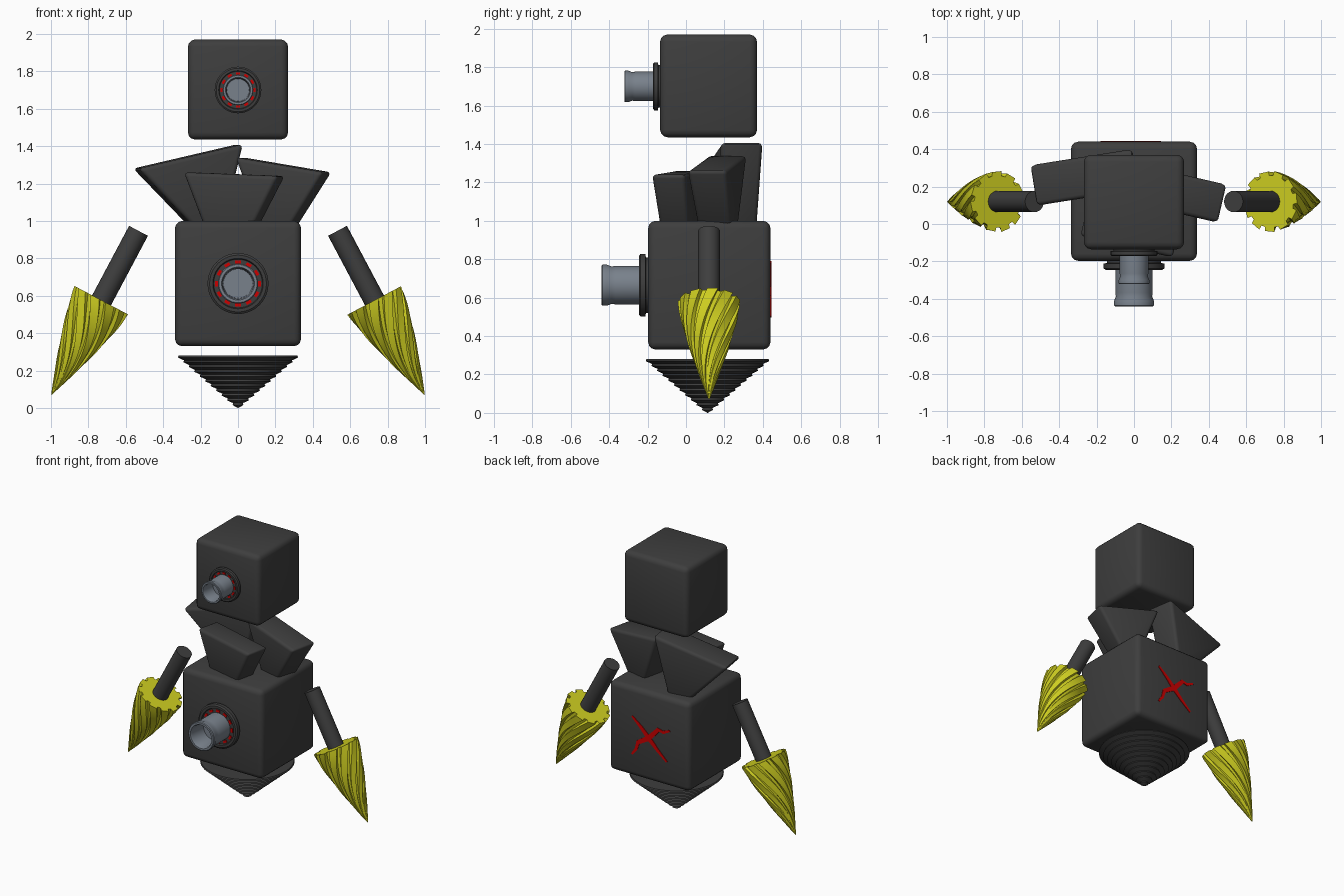
import bpy, bmesh, math
from mathutils import Matrix, Vector

if "Cube" in bpy.data.objects:
    bpy.data.objects.remove(bpy.data.objects["Cube"])


def mat(name, rgb):
    m = bpy.data.materials.new(name)
    m.diffuse_color = (*rgb, 1)
    m.use_nodes = True
    m.node_tree.nodes["Principled BSDF"].inputs["Base Color"].default_value = m.diffuse_color
    return m


DARK = mat("dark_grey", (0.048, 0.048, 0.048))
STEEL = mat("steel_grey", (0.19, 0.22, 0.26))
YELLOW = mat("yellow", (0.62, 0.62, 0.015))
RED = mat("red", (0.6, 0.0, 0.0))


def finish(name, bm, material, angle=35, xf=None):
    bmesh.ops.remove_doubles(bm, verts=bm.verts, dist=1e-5)
    if xf:
        bm.transform(xf)
    bmesh.ops.recalc_face_normals(bm, faces=bm.faces)
    me = bpy.data.meshes.new(name)
    bm.to_mesh(me)
    bm.free()
    me.materials.append(material)
    if angle:
        me.shade_smooth()
        me.set_sharp_from_angle(angle=math.radians(angle))
    ob = bpy.data.objects.new(name, me)
    bpy.context.collection.objects.link(ob)
    return ob


def hexa(name, bottom, top, bevel, xf=None):
    """Bevelled six-sided block from two quads."""
    bm = bmesh.new()
    v = [bm.verts.new(p) for p in bottom + top]
    bm.faces.new(v[3::-1])
    bm.faces.new(v[4:])
    for i in range(4):
        j = (i + 1) % 4
        bm.faces.new((v[i], v[j], v[4 + j], v[4 + i]))
    bmesh.ops.bevel(bm, geom=bm.edges[:], offset=bevel, segments=3, profile=0.5, affect='EDGES')
    return finish(name, bm, DARK, 40, xf)


def box(name, lo, hi, bevel):
    q = [(lo[0], lo[1]), (hi[0], lo[1]), (hi[0], hi[1]), (lo[0], hi[1])]
    return hexa(name, [(*p, lo[2]) for p in q], [(*p, hi[2]) for p in q], bevel)


def loft(bm, rings):
    vs = [[bm.verts.new(p) for p in r] for r in rings]
    for a, b in zip(vs, vs[1:]):
        for i in range(len(a)):
            j = (i + 1) % len(a)
            bm.faces.new((a[i], a[j], b[j], b[i]))
    return vs


def lathe(name, prof, material, xf, n=40):
    bm = bmesh.new()
    loft(bm, [[(max(r, 1e-4) * math.cos(k * math.tau / n), max(r, 1e-4) * math.sin(k * math.tau / n), z)
               for k in range(n)] for r, z in prof])
    bmesh.ops.holes_fill(bm, edges=[e for e in bm.edges if e.is_boundary], sides=0)
    return finish(name, bm, material, 35, xf)


# head and body cubes
box("head", (-0.268, -0.135, 1.435), (0.268, 0.37, 1.97), 0.038)
box("body", (-0.337, -0.197, 0.33), (0.337, 0.44, 1.0), 0.038)


# neck slabs: flared blocks turned about z
def slab(name, centre, turn, depth, profile):
    (bl, br, tl, tr) = profile

    def quad(a, b, d):
        return [(a[0], -d, a[1]), (b[0], -d, b[1]), (b[0], d, b[1]), (a[0], d, a[1])]
    xf = Matrix.Translation((*centre, 0)) @ Matrix.Rotation(math.radians(turn), 4, 'Z')
    hexa(name, quad(bl, br, depth * 0.43), quad(tl, tr, depth * 0.5), 0.022, xf)


slab("neck_slab_front", (-0.02, -0.035), -13, 0.18,
     ((-0.15, 0.97), (0.12, 0.97), (-0.26, 1.26), (0.26, 1.24)))
slab("neck_slab_right", (0.25, 0.16), -13, 0.21,
     ((-0.11, 0.97), (0.05, 0.97), (-0.25, 1.34), (0.235, 1.26)))
slab("neck_slab_left", (-0.26, 0.25), 9, 0.22,
     ((0.01, 0.97), (0.17, 0.97), (-0.29, 1.28), (0.275, 1.41)))


# guns: stepped collar, hollow barrel, ring of red lights
def gun(part, y, z, s):
    xf = Matrix.Translation((0, y, z)) @ Matrix.Rotation(math.pi / 2, 4, 'X') @ Matrix.Scale(s, 4)
    lathe(part + "_gun_collar", [(0.145, -0.02), (0.145, 0.012), (0.163, 0.014), (0.163, 0.04), (0.152, 0.048),
                                 (0.135, 0.048), (0.130, 0.038), (0.0, 0.038)], DARK, xf)
    lathe(part + "_gun_barrel", [(0.0, 0.03), (0.1, 0.03), (0.1, 0.17), (0.097, 0.19), (0.107, 0.215), (0.107, 0.238),
                                 (0.102, 0.243), (0.088, 0.243), (0.082, 0.23), (0.078, 0.10), (0.0, 0.10)],
          STEEL, xf)
    bm = bmesh.new()
    for k in range(12):
        bmesh.ops.create_cube(bm, size=1, matrix=Matrix.Rotation(k * math.tau / 12, 4, 'Z')
                              @ Matrix.Translation((0.115, 0, 0.039)) @ Matrix.Diagonal((0.016, 0.03, 0.008, 1)))
    finish(part + "_gun_lights", bm, RED, 0, xf)


gun("body", -0.197, 0.665, 1.0)
gun("head", -0.135, 1.70, 0.765)

# ridged cone under the body
STEPS, R, H = 11, 0.322, 0.28
prof = [(0, 0)]
for i in range(STEPS):
    r = R * (i + 1) / STEPS
    prof += [(r, H * (i + 0.6) / STEPS), (r - 0.004, H * (i + 1) / STEPS)]
lathe("ridged_cone", prof, DARK, Matrix.Translation((0, 0.112, 0)), 48)


# arms: rod and twisted fluted drill
def drill(name, side, xf):
    teeth, rings, length = 11, 18, 0.57
    bm = bmesh.new()
    out = []
    for k in range(rings + 1):
        t = k / rings
        rad = 0.162 * (1 - t ** 1.3) + 0.002
        ring = []
        for i in range(teeth):
            for f, d in ((0.0, 1.0), (0.6, 0.98), (0.66, 0.85), (0.94, 0.85)):
                a = side * ((i + f) * math.tau / teeth + 1.7 * t)
                ring.append((rad * d * math.cos(a), rad * d * math.sin(a), length * t))
        out.append(ring)
    vs = loft(bm, out)
    bm.faces.new(vs[0])
    bm.faces.new(vs[-1])
    finish(name, bm, YELLOW, 30, xf)


for side, label in ((-1, "left"), (1, "right")):
    top, tip = Vector((side * 0.532, 0.12, 0.947)), Vector((side * 0.997, 0.12, 0.072))
    d = (tip - top).normalized()
    rot = Matrix.Rotation(math.atan2(d.x, d.z), 4, 'Y')
    lathe(label + "_arm_rod", [(0.057, 0), (0.057, 0.46)], DARK, Matrix.Translation(top) @ rot, 24)
    drill(label + "_arm_drill", side, Matrix.Translation(tip - d * 0.57) @ rot)

# crooked red cross painted on the back: tapered strips (u to the left, v up)
bm = bmesh.new()
for arm in (((0, 0), (-0.07, 0.07), (-0.14, 0.13)), ((0, 0), (0.08, 0.085), (0.12, 0.075), (0.175, 0.10)),
            ((0, 0), (-0.09, -0.055), (-0.105, -0.11), (-0.14, -0.155)), ((0, 0), (0.07, -0.07), (0.15, -0.14))):
    last = len(arm) - 1
    prev = None
    for i, (u, v) in enumerate(arm):
        a, b = Vector(arm[max(i - 1, 0)]), Vector(arm[min(i + 1, last)])
        n = (b - a).orthogonal().normalized() * (0.019 - 0.012 * i / last)
        pair = [bm.verts.new((-(u + s * n.x), 0.444, 0.655 + v + s * n.y)) for s in (-1, 1)]
        if prev:
            bm.faces.new((prev[0], prev[1], pair[1], pair[0]))
        prev = pair
bmesh.ops.recalc_face_normals(bm, faces=bm.faces)
side_faces = bmesh.ops.extrude_face_region(bm, geom=bm.faces[:])
bmesh.ops.translate(bm, vec=(0, -0.006, 0), verts=[g for g in side_faces["geom"] if isinstance(g, bmesh.types.BMVert)])
finish("back_cross", bm, RED, 0)
